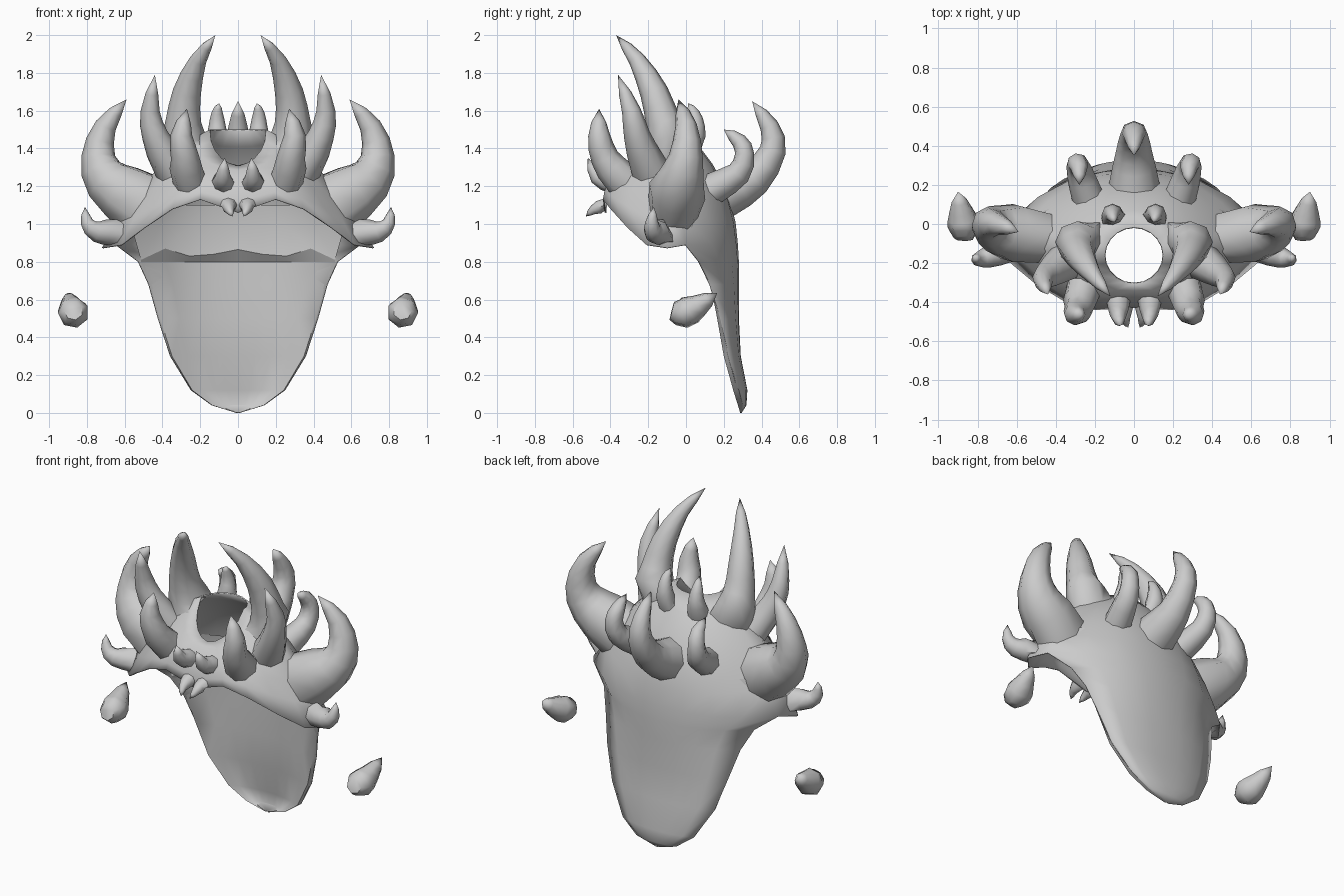
import bpy, bmesh, math
from mathutils import Vector
from mathutils.bvhtree import BVHTree

cube = bpy.data.objects.get("Cube")
if cube:
    bpy.data.objects.remove(cube, do_unlink=True)

GREY = (0.6, 0.6, 0.6, 1.0)
mat = bpy.data.materials.new("plain_grey")
mat.use_nodes = True
mat.diffuse_color = GREY
mat.node_tree.nodes["Principled BSDF"].inputs["Base Color"].default_value = GREY


def finish(name, bm, mirror=True, thickness=0, angle=60):
    """Turn a bmesh into a smooth shaded object, mirrored across x if asked."""
    bmesh.ops.remove_doubles(bm, verts=bm.verts, dist=0.0005)
    mesh = bpy.data.meshes.new(name)
    bm.to_mesh(mesh)
    bm.free()
    mesh.materials.append(mat)
    obj = bpy.data.objects.new(name, mesh)
    bpy.context.collection.objects.link(obj)
    bpy.ops.object.select_all(action="DESELECT")
    obj.select_set(True)
    bpy.context.view_layer.objects.active = obj
    bpy.ops.object.shade_smooth_by_angle(angle=math.radians(angle))
    if mirror:
        obj.modifiers.new("mirror", "MIRROR")
    if thickness:
        solid = obj.modifiers.new("thickness", "SOLIDIFY")
        solid.thickness = thickness
        solid.offset = -1


def add_grid(bm, rows, flip=False):
    """Join rows of points with quads."""
    grid = [[bm.verts.new(p) for p in row] for row in rows]
    for upper, lower in zip(grid, grid[1:]):
        for i in range(len(upper) - 1):
            quad = [upper[i], lower[i], lower[i + 1], upper[i + 1]]
            bm.faces.new(quad[::-1] if flip else quad)


def spline(points, steps=2):
    """Smooth path through (x, y, z, radius) points."""
    pts = [2 * points[0] - points[1]] + points + [2 * points[-1] - points[-2]]
    out = []
    for a, b, c, d in zip(pts, pts[1:], pts[2:], pts[3:]):
        for k in range(steps):
            t = k / steps
            out.append(0.5 * (2 * b + (c - a) * t + (2 * a - 5 * b + 4 * c - d) * t * t
                              + (3 * b - a - 3 * c + d) * t ** 3))
    return out + [points[-1]]


# Hood: columns from the crown opening out to the rim, front to back
FRONT_RIM = [(0, -.43, 1.06), (.2, -.44, 1.13), (.35, -.4, 1.08), (.5, -.31, .98),
             (.62, -.21, .89), (.72, -.1, .875)]
# Cape rows: height, half width, edge y, back centre y, front lip y
CAPE = [(.89, .65, 0, .275, 0), (.8, .53, .07, .28, .07), (.68, .475, .13, .28, .13),
        (.5, .425, .185, .28, .165), (.3, .36, .23, .29, .2), (.12, .25, .28, .325, .25),
        (.04, .14, .3, .32, .275), (0, .01, .29, .295, .287)]


def cape_row(z, w, edge, centre):
    return [Vector((w * f, centre + (edge - centre) * f ** 2.5, z)) for f in (1, .75, .5, .25, 0)]


rim = [Vector(p) for p in FRONT_RIM] + cape_row(*CAPE[0][:4])
last = len(rim) - 1
columns = []
for i, r in enumerate(rim):
    a = math.pi * i / last
    s = math.sin(a) ** 2
    h = Vector((.15 * math.sin(a), -.16 - .145 * math.cos(a), 1.31 + .19 * min(1, i / 5) ** 1.7))
    c = h.lerp(r, .95 - .45 * s)
    c.z = 1.245 + .135 * s
    columns.append([h * (1 - t) ** 2 + c * 2 * t * (1 - t) + r * t * t
                    for t in [k / 6 for k in range(7)]])
bm = bmesh.new()
add_grid(bm, list(zip(*columns)))
# Back of the cape continues from the hood
add_grid(bm, [cape_row(*row[:4]) for row in CAPE])
hood = BVHTree.FromBMesh(bm)
finish("hood_and_cape", bm, thickness=.008)

# Front face of the cape: a hollow sheet close to the back, with a forward lip
bm = bmesh.new()
front = []
for z, w, edge, back, lip in CAPE[1:]:
    sheet = cape_row(z, w * .97, lip, back - .025 * min(1, z * 8))
    front.append([Vector((w, edge, z))] + sheet)
add_grid(bm, front, flip=True)
finish("cape_front", bm, angle=80)

# Inner lining with a jagged lower edge that overhangs the cape front
ledge = [p + Vector((0, push, rise)) for p, push, rise in
         zip(front[0][1:], (0, -.04, -.03, -.04, -.04), (.01, .07, .03, .04, .065))]
lining = [cape_row(1.1, .5, .03, .2), cape_row(.97, .56, .03, .22), ledge]
bm = bmesh.new()
add_grid(bm, lining, flip=True)
add_grid(bm, [ledge, front[0][1:]], flip=True)
finish("inner_lining", bm, angle=20)


def on_hood(p):
    """Nearest point of the hood, on either half."""
    q = hood.find_nearest(Vector((abs(p.x), p.y, p.z)))[0]
    return Vector((math.copysign(q.x, p.x), q.y, q.z))


def horn(name, *points, sides=8, mirror=True, rooted=True):
    """Tapered curved horn; a rooted one has a flared base lying on the hood."""
    points = [Vector(p) for p in points]
    if rooted:
        points[0].xyz = on_hood(points[0].to_3d())
    path = spline(points)
    path[-2].w *= 1.25
    centres = [p.to_3d() for p in path]
    bm = bmesh.new()
    rings = []
    side = Vector((1, 0, 0))
    for i, c in enumerate(centres[:-1]):
        tangent = (centres[i + 1] - centres[max(i - 1, 0)]).normalized()
        side = (side - tangent * side.dot(tangent)).normalized()
        other = tangent.cross(side)
        ring = []
        for k in range(sides):
            a = math.tau * k / sides
            p = c + path[i].w * (side * math.cos(a) + other * math.sin(a))
            ring.append(bm.verts.new(on_hood(p) if rooted and i == 0 else p))
        rings.append(ring)
    tip = bm.verts.new(centres[-1])
    for k in range(sides):
        n = (k + 1) % sides
        for low, high in zip(rings, rings[1:]):
            bm.faces.new((low[k], low[n], high[n], high[k]))
        bm.faces.new((rings[-1][k], rings[-1][n], tip))
    if not rooted:
        bm.faces.new(rings[0][::-1])
    finish(name, bm, mirror)


# Horns, each a path of x, y, z and radius
horn("crown_horn", (.27, -.08, 1.38, .14), (.29, -.12, 1.54, .095), (.27, -.17, 1.7, .075),
     (.21, -.26, 1.87, .045), (.12, -.37, 2, 0))
horn("temple_horn", (.36, -.2, 1.3, .1), (.44, -.26, 1.47, .07), (.465, -.29, 1.6, .05),
     (.44, -.36, 1.79, 0))
horn("brow_horn", (.26, -.34, 1.23, .1), (.28, -.43, 1.35, .075), (.3, -.46, 1.47, .058),
     (.27, -.46, 1.61, 0))
horn("shoulder_horn", (.56, -.05, 1.14, .18), (.69, -.03, 1.23, .13), (.74, 0, 1.36, .09),
     (.7, 0, 1.52, .058), (.59, -.04, 1.66, 0))
horn("wing_tip_horn", (.66, -.13, .96, .08), (.75, -.17, .96, .055), (.8, -.18, 1.01, .035),
     (.81, -.17, 1.09, 0))
horn("rear_side_horn", (.25, .17, 1.2, .085), (.28, .28, 1.27, .065), (.29, .31, 1.37, .052),
     (.28, .28, 1.44, .042), (.28, .2, 1.5, 0))
horn("rear_centre_horn", (0, .2, 1.16, .13), (0, .36, 1.24, .095), (0, .46, 1.39, .07),
     (0, .44, 1.52, .05), (0, .35, 1.65, 0), mirror=False)
horn("crown_stub", (.11, .04, 1.42, .065), (.11, .055, 1.52, .045), (.11, .04, 1.59, .03),
     (.1, .01, 1.64, 0))
horn("nose_horn", (.08, -.39, 1.22, .06), (.08, -.47, 1.25, .042), (.07, -.52, 1.35, 0))
horn("small_fang", (.05, -.43, 1.1, .045), (.045, -.49, 1.075, .025), (.03, -.53, 1.04, 0))

# Loose spikes floating at either side
horn("floating_spike", (.87, -.075, .54, .05), (.87, -.01, .53, .083), (.885, .07, .57, .06),
     (.9, .165, .635, 0), sides=7, rooted=False)
